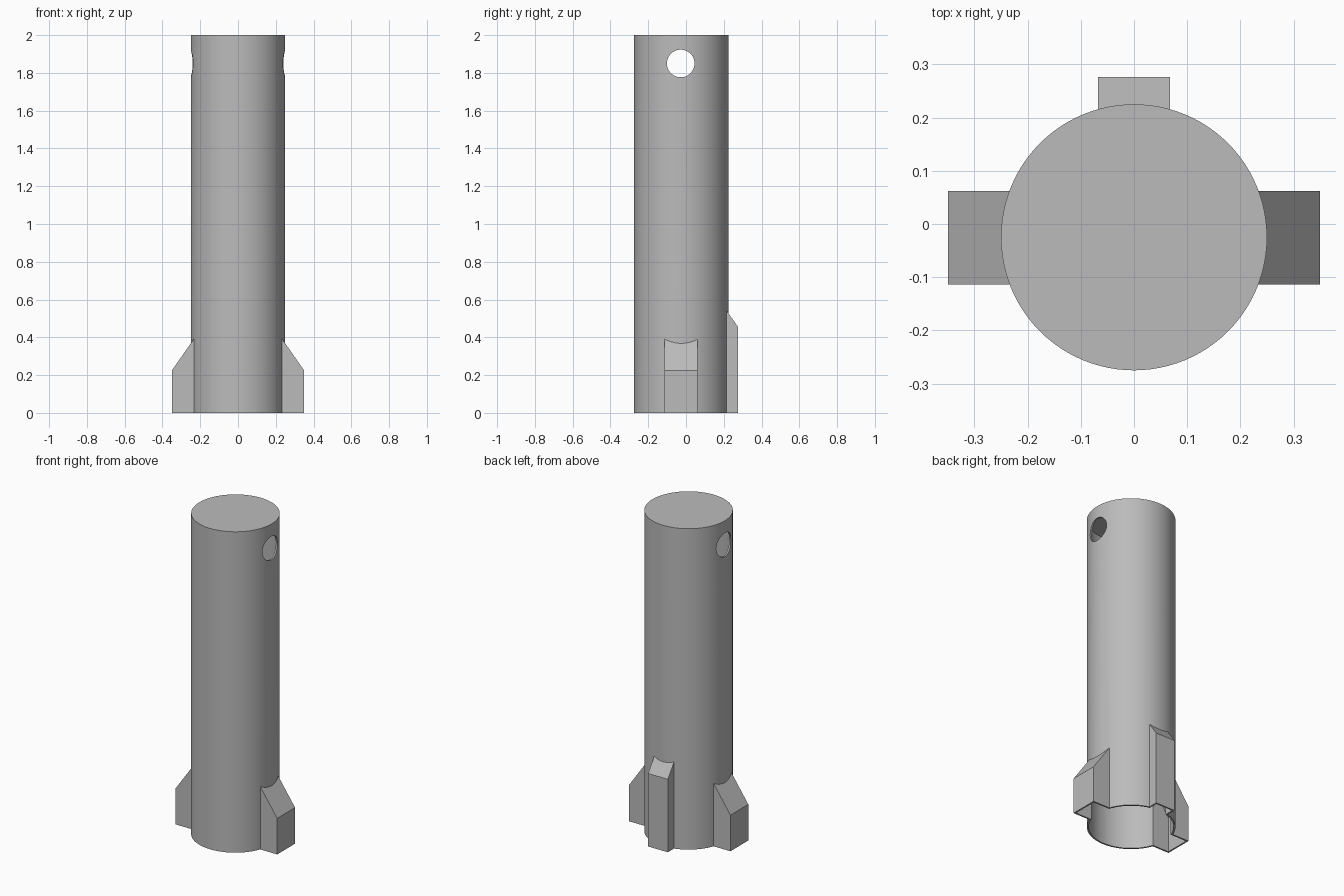
import bpy
import math
from mathutils import Matrix

cube = bpy.data.objects.get("Cube")
if cube:
    bpy.data.objects.remove(cube, do_unlink=True)

AXIS_Y = -0.025   # the tube sits slightly forward of centre
RADIUS = 0.25
HEIGHT = 2.0
WALL = 0.01
BELOW = 0.1       # how far the hollow cutters reach under the open bottom

grey = bpy.data.materials.new("plain_grey")
grey.use_nodes = True
colour = (0.5, 0.5, 0.5, 1)
grey.diffuse_color = colour
grey.node_tree.nodes["Principled BSDF"].inputs["Base Color"].default_value = colour


def cylinder(name, radius, low, high):
    bpy.ops.mesh.primitive_cylinder_add(
        vertices=96, radius=radius, depth=high - low,
        location=(0, AXIS_Y, (low + high) / 2))
    obj = bpy.context.object
    obj.name = name
    obj.data.materials.append(grey)
    return obj


def fin(name, angle, centre, reach, half, shoulder, slope, inset=0, low=0):
    """Upright block with a sloped top, pointing along the given angle."""
    root = 0.12
    drop = inset * (math.sqrt(1 + slope * slope) - slope)
    reach, half = reach - inset, half - inset
    shoulder -= drop
    profile = [(root, low), (reach, low), (reach, shoulder),
               (root, shoulder + (reach - root) * slope)]
    verts = [(r, s, z) for s in (-half, half) for r, z in profile]
    faces = [(0, 1, 2, 3), (7, 6, 5, 4)]
    faces += [(i, i + 4, (i + 1) % 4 + 4, (i + 1) % 4) for i in range(4)]
    mesh = bpy.data.meshes.new(name)
    mesh.from_pydata(verts, [], faces)
    mesh.transform(Matrix.Translation((0, centre, 0)) @ Matrix.Rotation(angle, 4, "Z"))
    mesh.materials.append(grey)
    obj = bpy.data.objects.new(name, mesh)
    bpy.context.collection.objects.link(obj)
    return obj


def combine(target, other, operation):
    mod = target.modifiers.new(operation.lower(), "BOOLEAN")
    mod.operation = operation
    mod.solver = "EXACT"
    mod.object = other
    bpy.context.view_layer.objects.active = target
    bpy.ops.object.modifier_apply(modifier=mod.name)
    bpy.data.objects.remove(other, do_unlink=True)


# angle, centre y, reach, half width, shoulder height, slope of the top
FINS = {
    "left_fin": (0, -0.026, 0.35, 0.088, 0.225, 1.43),
    "right_fin": (math.pi, -0.026, 0.35, 0.088, 0.225, 1.43),
    "back_fin": (math.pi / 2, 0, 0.276, 0.068, 0.455, 1.4),
}

# Outer body and the matching hollow, each a tube joined with its fins
body = cylinder("finned_tube", RADIUS, 0, HEIGHT)
hollow = cylinder("hollow", RADIUS - WALL, -BELOW, HEIGHT - WALL)
for name, spec in FINS.items():
    combine(body, fin(name, *spec), "UNION")
    combine(hollow, fin(name + "_hollow", *spec, inset=WALL, low=-BELOW), "UNION")
combine(body, hollow, "DIFFERENCE")

# Cross hole near the top
drill = cylinder("drill", 0.073, -0.5, 0.5)
drill.rotation_euler.y = math.pi / 2
drill.location = (0, -0.028, 1.85)
bpy.context.view_layer.update()
combine(body, drill, "DIFFERENCE")

# Smooth round walls, crisp edges elsewhere
bpy.ops.object.select_all(action="DESELECT")
body.select_set(True)
bpy.context.view_layer.objects.active = body
bpy.ops.object.shade_smooth_by_angle(angle=math.radians(25))
